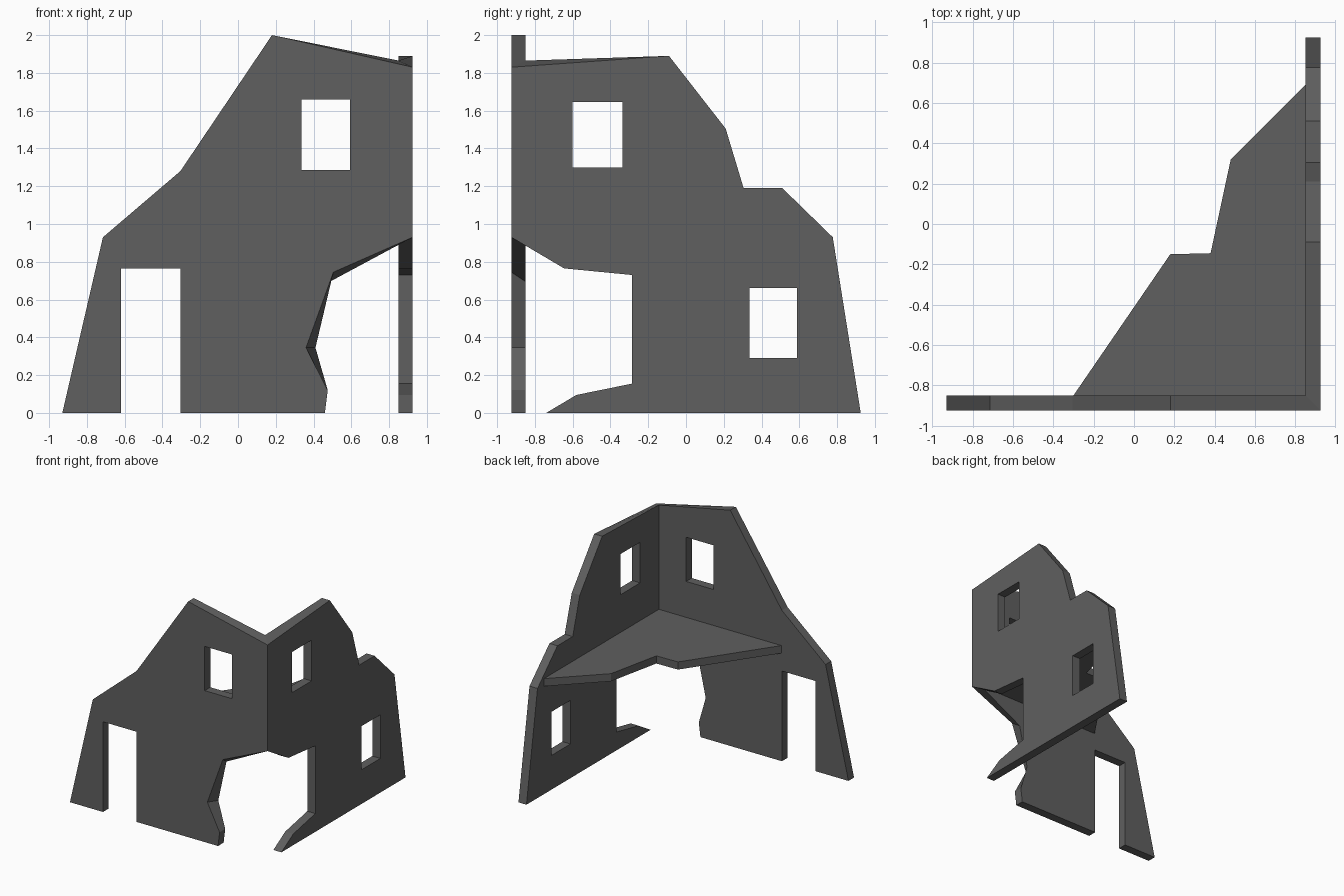
import bpy, bmesh

if "Cube" in bpy.data.objects:
    bpy.data.objects.remove(bpy.data.objects["Cube"])

grey = bpy.data.materials.new("dark grey")
grey.diffuse_color = (0.115, 0.115, 0.115, 1)
grey.use_nodes = True
grey.node_tree.nodes["Principled BSDF"].inputs["Base Color"].default_value = grey.diffuse_color

OUT, INN = 0.925, 0.85   # outer and inner wall planes


def add_loop(bm, points):
    verts = [bm.verts.new(p) for p in points]
    edges = [bm.edges.new((verts[i - 1], verts[i])) for i in range(len(verts))]
    return verts, edges


def add_slab(bm, loops, place_a, place_b, skip=None):
    """Slab between two planes; loops = [(outline_a, outline_b), holes...]."""
    pairs = [(add_loop(bm, [place_a(*p) for p in a]),
              add_loop(bm, [place_b(*p) for p in b])) for a, b in loops]
    for side in (0, 1):
        bmesh.ops.triangle_fill(bm, use_beauty=True,
                                edges=[e for pr in pairs for e in pr[side][1]])
    for k, ((va, _), (vb, _)) in enumerate(pairs):
        for i in range(len(va)):
            j = (i + 1) % len(va)
            if k == 0 and i == skip:      # open seam at the shared corner
                continue
            bm.faces.new((va[i], va[j], vb[j], vb[i]))


def finish(bm, name):
    bmesh.ops.remove_doubles(bm, verts=bm.verts, dist=0.0005)
    bmesh.ops.recalc_face_normals(bm, faces=bm.faces)
    mesh = bpy.data.meshes.new(name)
    bm.to_mesh(mesh)
    bm.free()
    mesh.materials.append(grey)
    bpy.context.collection.objects.link(bpy.data.objects.new(name, mesh))


def window(a0, a1, z0, z1):
    r = [(a0, z0), (a1, z0), (a1, z1), (a0, z1)]
    return r, r


bm = bmesh.new()

# Front wall with doorway, window and broken corner
left = [(-0.93, 0), (-0.715, 0.93), (-0.305, 1.28), (0.18, 2.0)]
foot = [(0.475, 0.12), (0.46, 0), (-0.305, 0), (-0.305, 0.765),
        (-0.62, 0.765), (-0.62, 0)]
front_out = left + [(OUT, 1.83), (OUT, 0.93), (0.505, 0.745), (0.36, 0.345)] + foot
front_in = left + [(INN, 1.865), (INN, 0.89), (0.487, 0.695), (0.41, 0.345)] + foot
add_slab(bm, [(front_out, front_in), window(0.335, 0.593, 1.285, 1.66)],
         lambda x, z: (x, -OUT, z), lambda x, z: (x, -INN, z), skip=4)

# Right wall with two windows and broken corner
rest = [(-0.645, 0.765), (-0.285, 0.73), (-0.285, 0.155), (-0.58, 0.095),
        (-0.74, 0), (0.925, 0), (0.777, 0.93), (0.51, 1.19), (0.305, 1.19),
        (0.21, 1.505), (-0.09, 1.89)]
side_out = [(-OUT, 1.83), (-OUT, 0.93)] + rest
side_in = [(-INN, 1.865), (-INN, 0.89)] + rest
add_slab(bm, [(side_out, side_in), window(-0.6, -0.335, 1.3, 1.645),
              window(0.335, 0.587, 0.29, 0.66)],
         lambda y, z: (OUT, y, z), lambda y, z: (INN, y, z), skip=0)
finish(bm, "ruined_walls")

# Broken upper floor
bm = bmesh.new()
floor = [(-0.30, -INN), (0.18, -0.15), (0.38, -0.145), (0.48, 0.32),
         (INN, 0.69), (INN, -INN)]
add_slab(bm, [(floor, floor)],
         lambda x, y: (x, y, 0.915), lambda x, y: (x, y, 0.98))
finish(bm, "upper_floor")
